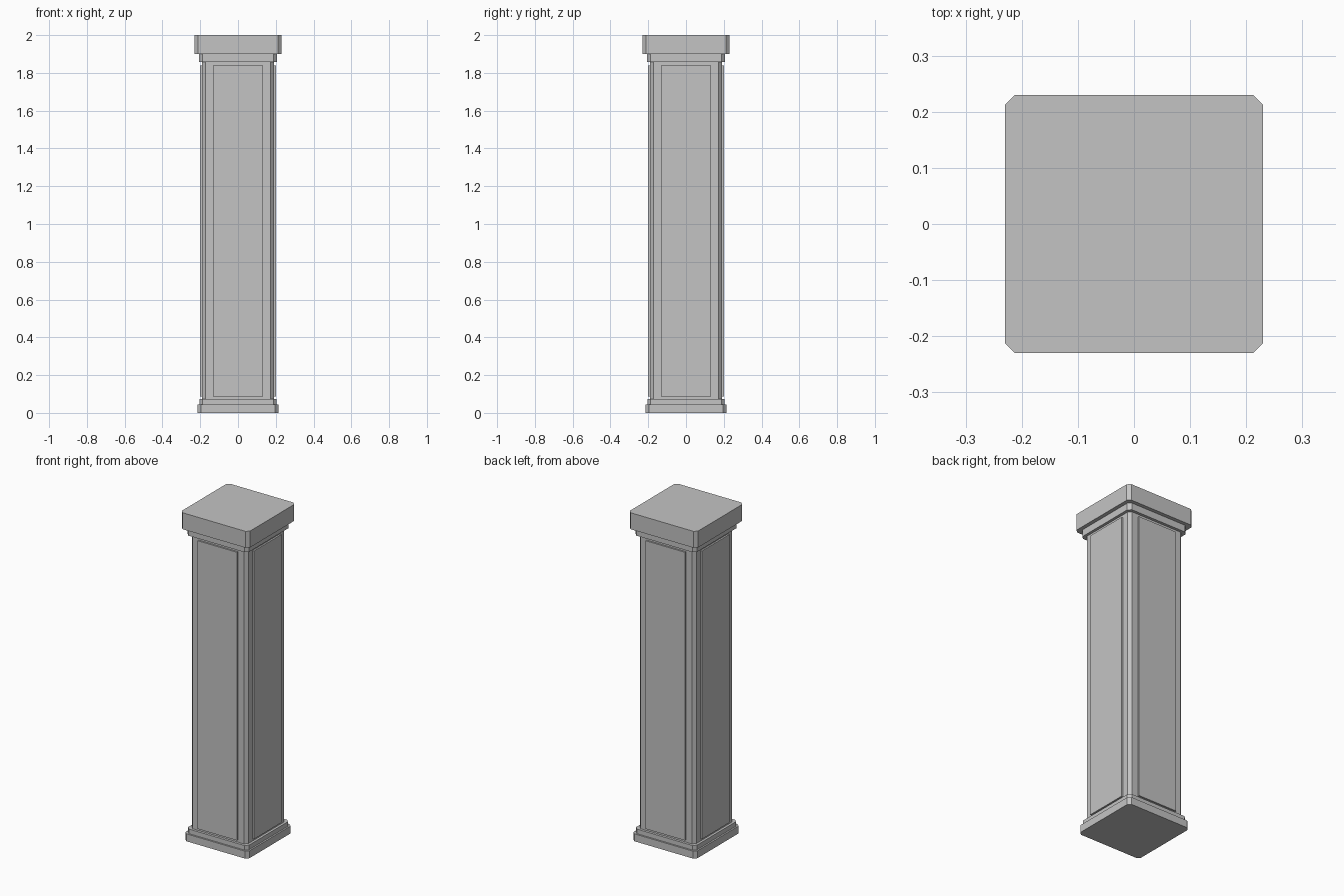
import bpy
import bmesh
from math import pi
from mathutils import Matrix

cube = bpy.data.objects.get("Cube")
if cube:
    bpy.data.objects.remove(cube, do_unlink=True)

stone = bpy.data.materials.new("grey_stone")
stone.use_nodes = True
grey = (0.55, 0.55, 0.55, 1)
stone.diffuse_color = grey
stone.node_tree.nodes["Principled BSDF"].inputs["Base Color"].default_value = grey


def add_object(name, bm):
    mesh = bpy.data.meshes.new(name)
    bm.to_mesh(mesh)
    bm.free()
    mesh.materials.append(stone)
    obj = bpy.data.objects.new(name, mesh)
    bpy.context.collection.objects.link(obj)
    return obj


def box(name, half, bottom, top, chamfer):
    """Square block with its four upright corners cut off."""
    bm = bmesh.new()
    size = Matrix.Diagonal((2 * half, 2 * half, top - bottom, 1))
    place = Matrix.Translation((0, 0, (bottom + top) / 2))
    bmesh.ops.create_cube(bm, size=1, matrix=place @ size)
    upright = [e for e in bm.edges
               if abs(e.verts[0].co.z - e.verts[1].co.z) > 0.001]
    bmesh.ops.bevel(bm, geom=upright, offset=chamfer, segments=1,
                    affect='EDGES')
    return add_object(name, bm)


# Stacked base, shaft and capital
box("base_plinth", 0.215, 0, 0.045, 0.018)
box("base_step", 0.205, 0.045, 0.073, 0.018)
box("shaft", 0.19, 0.073, 1.858, 0.018)
box("capital_step", 0.207, 1.858, 1.9, 0.018)
box("capital_block", 0.23, 1.9, 2, 0.018)

# Raised panel on each side of the shaft
PANEL_BOTTOM, PANEL_TOP = 0.087, 1.84
for i, side in enumerate(("front", "left", "back", "right")):
    bm = bmesh.new()
    size = Matrix.Diagonal((0.264, 0.02, PANEL_TOP - PANEL_BOTTOM, 1))
    place = Matrix.Translation((0, -0.19, (PANEL_BOTTOM + PANEL_TOP) / 2))
    turn = Matrix.Rotation(i * pi / 2, 4, 'Z')
    bmesh.ops.create_cube(bm, size=1, matrix=turn @ place @ size)
    add_object(side + "_panel", bm)
